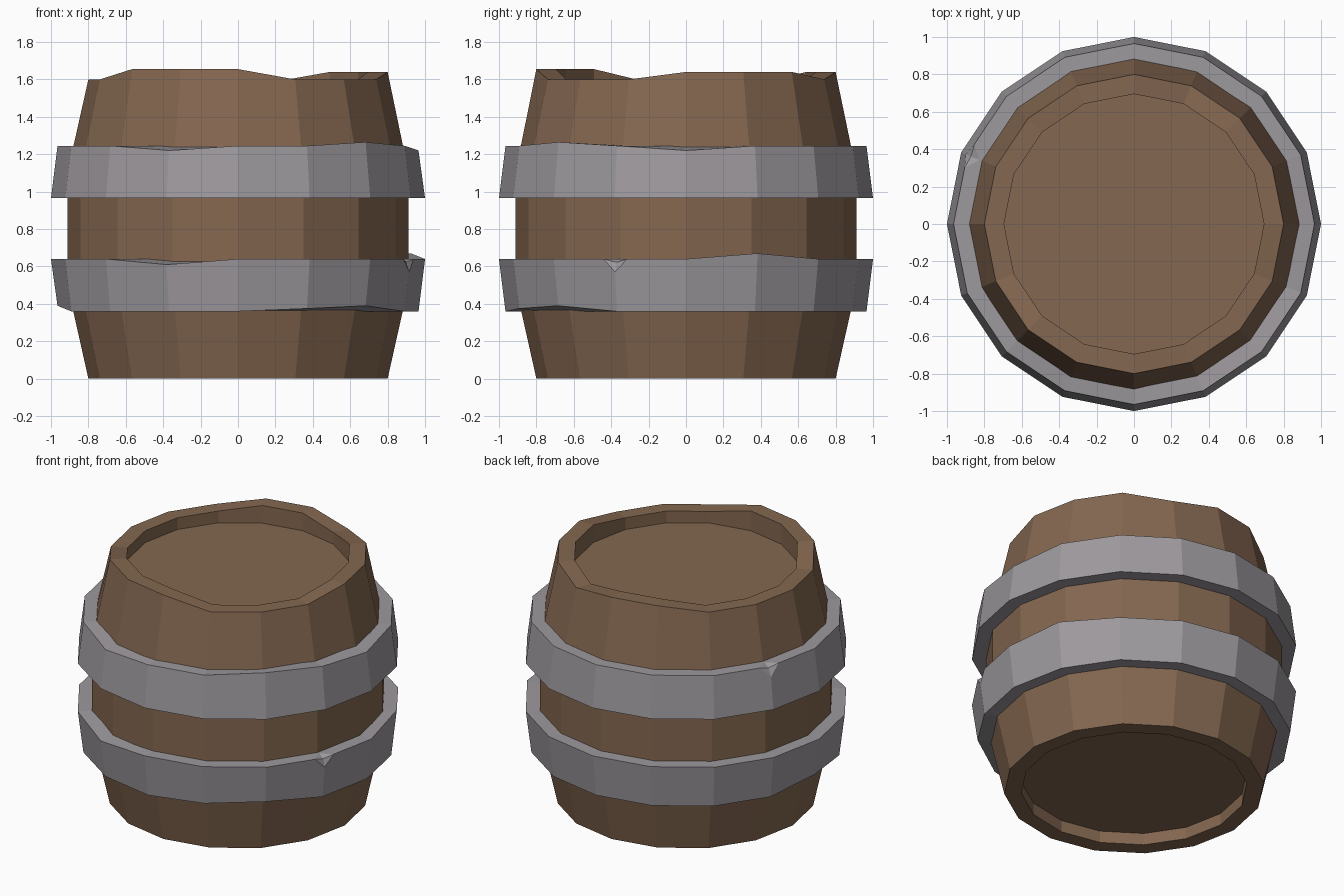
import bpy, bmesh
from math import cos, sin, radians

if "Cube" in bpy.data.objects:
    bpy.data.objects.remove(bpy.data.objects["Cube"])

SIDES = 16
STEP = 360 / SIDES


def material(name, rgb):
    m = bpy.data.materials.new(name)
    m.diffuse_color = (*rgb, 1)
    m.use_nodes = True
    m.node_tree.nodes["Principled BSDF"].inputs["Base Color"].default_value = m.diffuse_color
    return m


def lathe(profile, closed):
    """Revolve (radius, z) points into 16 flat sides; returns bmesh and rings."""
    bm = bmesh.new()
    rings = [[bm.verts.new((r * cos(radians(i * STEP)), r * sin(radians(i * STEP)), z))
              for i in range(SIDES)] for r, z in profile]
    pairs = list(zip(rings, rings[1:]))
    if closed:
        pairs.append((rings[-1], rings[0]))
    for a, b in pairs:
        for i in range(SIDES):
            j = (i + 1) % SIDES
            bm.faces.new((a[i], a[j], b[j], b[i]))
    return bm, rings


def finish(bm, name, mat):
    bmesh.ops.recalc_face_normals(bm, faces=bm.faces[:])
    me = bpy.data.meshes.new(name)
    bm.to_mesh(me)
    bm.free()
    ob = bpy.data.objects.new(name, me)
    bpy.context.collection.objects.link(ob)
    me.materials.append(mat)


def shift(ring, offsets):
    """Move ring corners up or down; keys are angles in degrees."""
    for angle, dz in offsets.items():
        ring[round(angle / STEP) % SIDES].co.z += dz


wood = material("wood", (0.23, 0.135, 0.08))
metal = material("metal", (0.34, 0.32, 0.34))

# Barrel body with recessed lid and base
bm, rings = lathe([(0.695, 0.08), (0.695, 0), (0.80, 0), (0.912, 0.5),
                   (0.912, 1.1), (0.80, 1.6), (0.695, 1.6), (0.695, 1.52)], False)
bm.faces.new(rings[0])
bm.faces.new(rings[-1])
# Uneven stave tops
staves = {a: 0.04 for a in (0, 22.5, 45, 90, 112.5)}
staves.update({a: 0.055 for a in (-135, -112.5, -90)})
for ring in rings[5:7]:
    shift(ring, staves)
finish(bm, "barrel_body", wood)


# Hoops with dented edges and one chipped corner each
def hoop(name, z0, z1, r0, r1, low, high, chip):
    bm, rings = lathe([(0.85, z0), (r0, z0), (r1, z1), (0.85, z1)], True)
    shift(rings[1], low)
    shift(rings[2], high)
    corner = rings[2][round(chip / STEP) % SIDES]
    cut = bmesh.ops.bevel(bm, geom=[corner], offset=0.07, offset_type='OFFSET',
                          segments=1, affect='VERTICES')
    bmesh.ops.poke(bm, faces=cut["faces"])
    finish(bm, name, metal)


hoop("lower_hoop", 0.36, 0.64, 0.965, 1.0,
     {180: 0.03, -45: 0.03, -67.5: 0.015}, {-112.5: -0.03, 22.5: 0.03}, -22.5)
hoop("upper_hoop", 0.965, 1.245, 1.0, 0.965,
     {}, {-112.5: -0.025, 0: -0.025, -45: 0.02}, 157.5)
